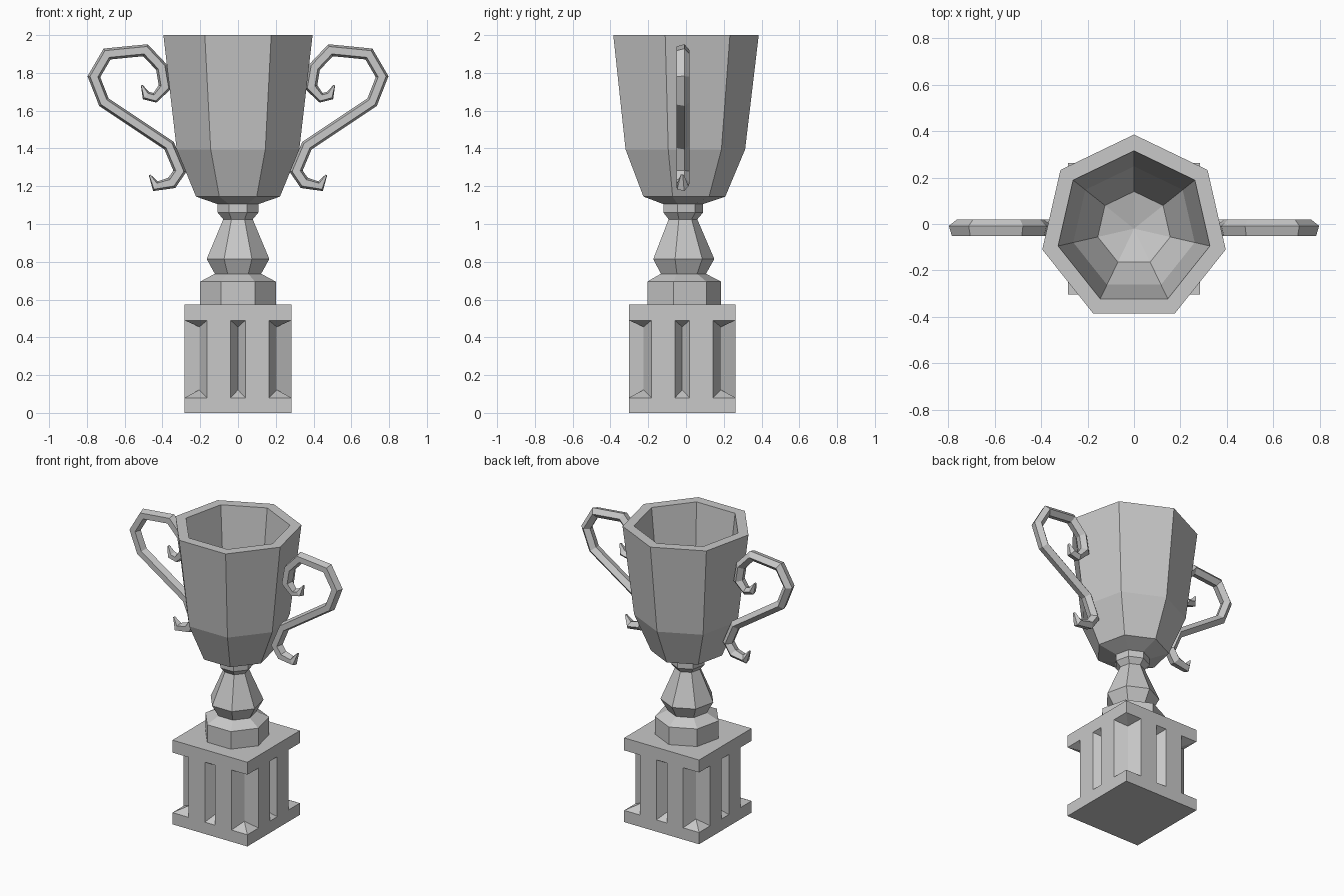
import bpy, bmesh, math
from mathutils import Vector

if "Cube" in bpy.data.objects:
    bpy.data.objects.remove(bpy.data.objects["Cube"], do_unlink=True)

CY = -0.02  # depth of the shared axis

grey = bpy.data.materials.new("trophy_grey")
grey.use_nodes = True
grey.diffuse_color = (0.58, 0.58, 0.58, 1)
grey.node_tree.nodes["Principled BSDF"].inputs["Base Color"].default_value = (0.58, 0.58, 0.58, 1)


def finish(bm, name):
    bmesh.ops.recalc_face_normals(bm, faces=bm.faces)
    mesh = bpy.data.meshes.new(name)
    bm.to_mesh(mesh)
    bm.free()
    mesh.materials.append(grey)
    obj = bpy.data.objects.new(name, mesh)
    bpy.context.collection.objects.link(obj)
    return obj


def bridge(bm, low, high):
    n = len(low)
    for i in range(n):
        j = (i + 1) % n
        bm.faces.new((low[i], low[j], high[j], high[i]))


def lathe(name, profile, sides=7):
    """Turn (radius, height) points about the axis; radius 0 closes to a point."""
    bm = bmesh.new()
    previous = None
    for r, z in profile:
        if r == 0:
            tip = bm.verts.new((0, CY, z))
            for i in range(sides):
                bm.faces.new((previous[i], previous[(i + 1) % sides], tip))
            break
        ring = []
        for i in range(sides):
            a = math.pi / 2 + math.tau * i / sides
            ring.append(bm.verts.new((r * math.cos(a), CY + r * math.sin(a), z)))
        if previous:
            bridge(bm, previous, ring)
        else:
            bm.faces.new(ring)
        previous = ring
    else:
        bm.faces.new(previous)
    return finish(bm, name)


# Hollow cup, outside upwards then inside down to a shallow floor
lathe("cup", [(0.11, 1.105), (0.228, 1.145), (0.333, 1.395), (0.405, 2.0),
              (0.335, 2.0), (0.268, 1.42), (0.16, 1.2), (0, 1.16)])

# Stem and foot
lathe("stem", [(0.125, 0.735), (0.17, 0.815), (0.08, 1.025), (0.11, 1.06), (0.11, 1.105)])
lathe("foot", [(0.205, 0.57), (0.205, 0.695), (0.125, 0.737)])


def handle(name, side):
    """Sweep a pentagon along a scrolled path with mitred bends and thin tips."""
    path = [(0.51, 1.735), (0.487, 1.68), (0.44, 1.668), (0.387, 1.725), (0.405, 1.83),
            (0.49, 1.92), (0.693, 1.9), (0.763, 1.78), (0.71, 1.645), (0.365, 1.415),
            (0.308, 1.28), (0.35, 1.218), (0.437, 1.2), (0.468, 1.26)]
    points = [Vector(p) for p in path]
    last = len(points) - 1
    bm = bmesh.new()
    rings = []
    for k, p in enumerate(points):
        before = (p - points[max(k - 1, 0)]).normalized()
        after = (points[min(k + 1, last)] - p).normalized()
        tangent = (before + after).normalized()
        normal = Vector((-tangent.y, tangent.x))
        miter = 1 / max(tangent.dot(after if k < last else before), 0.75)
        taper = 0.15 if k in (0, last) else 0.75 if k in (1, 2, last - 1) else 1
        ring = []
        for i in range(5):
            a = math.tau * i / 5
            q = p + normal * (0.032 * taper * miter * math.sin(a))
            y = CY + 0.039 * min(1, taper + 0.1) * math.cos(a)
            ring.append(bm.verts.new((side * q.x, y, q.y)))
        if rings:
            bridge(bm, rings[-1], ring)
        rings.append(ring)
    bm.faces.new(rings[0])
    bm.faces.new(rings[-1])
    return finish(bm, name)


for label, side in (("left_handle", 1), ("right_handle", -1)):
    handle(label, side)


def pedestal():
    """Square block with a V groove in each side and a notch in each corner."""
    half, pillar, slot, notch, depth = 0.283, 0.163, 0.039, 0.205, 0.06
    bm = bmesh.new()
    # One side of the outline: corner, pillar, groove, pillar; turned four times
    outer = [(-half, -half), (-pillar, -half), (-slot, -half), (0, -half), (slot, -half), (pillar, -half)]
    inner = {0: (-notch, -notch), 3: (0, -half + depth)}

    def turned(p, t):
        x, y = p
        for _ in range(t):
            x, y = -y, x
        return x, y + CY

    def ring(z):
        return [bm.verts.new((*turned(p, t), z)) for t in range(4) for p in outer]

    base, sill, lintel, top = [ring(z) for z in (0, 0.08, 0.49, 0.575)]
    bm.faces.new(base)
    bm.faces.new(top)
    bridge(bm, base, sill)
    bridge(bm, lintel, top)
    n = len(sill)
    for t in range(4):
        for k in (0, 3):
            # Groove walls with sloping ends
            c = t * 6 + k
            a, b = (c - 1) % n, (c + 1) % n
            low = bm.verts.new((*turned(inner[k], t), 0.122))
            high = bm.verts.new((*turned(inner[k], t), 0.455))
            for e in (a, b):
                bm.faces.new((sill[e], low, high, lintel[e]))
                bm.faces.new((sill[e], sill[c], low))
                bm.faces.new((lintel[e], lintel[c], high))
        for k in (1, 4):
            # Pillar fronts
            c = t * 6 + k
            d = (c + 1) % n
            bm.faces.new((sill[c], sill[d], lintel[d], lintel[c]))
    return finish(bm, "pedestal")


pedestal()
